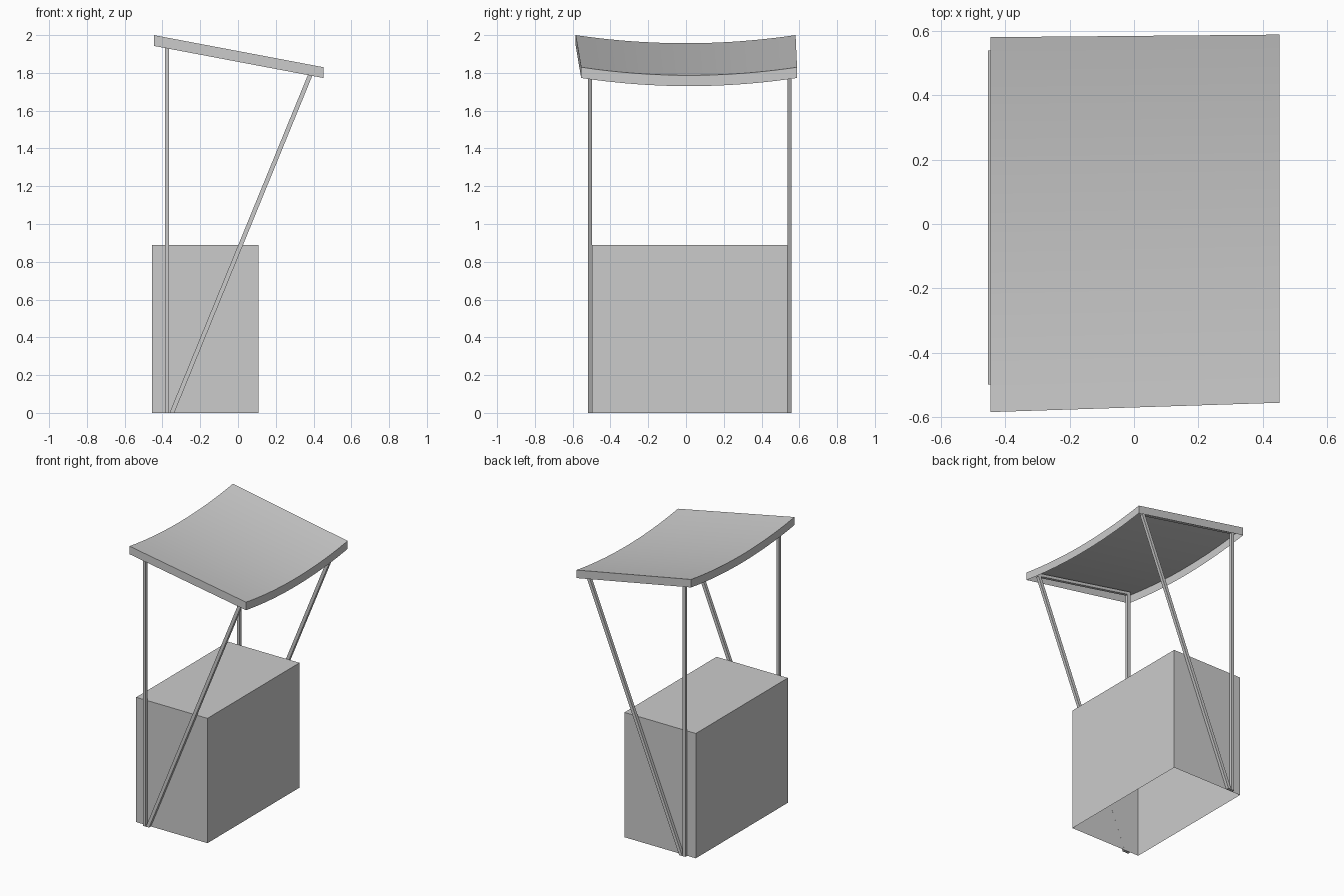
import bpy, bmesh
from mathutils import Vector

if "Cube" in bpy.data.objects:
    bpy.data.objects.remove(bpy.data.objects["Cube"])


def make_object(name, verts, faces, smooth=False):
    mesh = bpy.data.meshes.new(name)
    bm = bmesh.new()
    vs = [bm.verts.new(v) for v in verts]
    for f in faces:
        bm.faces.new([vs[i] for i in f])
    bm.to_mesh(mesh)
    bm.free()
    ob = bpy.data.objects.new(name, mesh)
    bpy.context.collection.objects.link(ob)
    if smooth:
        bpy.ops.object.select_all(action='DESELECT')
        ob.select_set(True)
        bpy.context.view_layer.objects.active = ob
        bpy.ops.object.shade_smooth_by_angle(angle=0.6)
    return ob


SIDES = [(0, 1, 5, 4), (1, 2, 6, 5), (2, 3, 7, 6), (3, 0, 4, 7)]
CAPS = [(3, 2, 1, 0), (4, 5, 6, 7)]


def bar(name, start, end, u, v):
    """Four-sided bar whose end sections are spanned by half-vectors u and v."""
    u, v = Vector(u), Vector(v)
    verts = [Vector(p) + a * u + b * v for p in (start, end)
             for a, b in ((-1, -1), (1, -1), (1, 1), (-1, 1))]
    make_object(name, verts, SIDES + CAPS)


# Counter box: sheet walls and top, open underneath
X0, X1, Y0, Y1, H = -0.454, 0.108, -0.498, 0.538, 0.889
verts = [(x, y, z) for z in (0, H) for x, y in ((X0, Y0), (X1, Y0), (X1, Y1), (X0, Y1))]
make_object("counter_box", verts, SIDES + CAPS[1:])

# Triangular side frames: upright, leaning strut and top rail on each side
W = 0.0108
for side, y in (("front", -0.5085), ("back", 0.5485)):
    bar(side + "_upright", (-0.375, y, 0), (-0.375, y, 1.955), (W, 0, 0), (0, W, 0))
    bar(side + "_strut", (-0.350, y, 0), (0.389, y, 1.805), (0.0125, 0, 0), (0, W, 0))
    bar(side + "_top_rail", (-0.386, y, 1.957), (0.401, y, 1.808), (0, W, 0), (0, 0, W))

# Sagging sloped roof: curved top sheet with a skirt, open underneath
N, SAG, DEPTH = 20, 0.043, 0.057
verts = []
for drop in (0, DEPTH):
    for x, z, ya, yb in ((-0.446, 2.0, -0.584, 0.580), (0.452, 1.83, -0.555, 0.588)):
        for i in range(N + 1):
            t = i / N
            verts.append((x, ya + (yb - ya) * t, z - SAG * 4 * t * (1 - t) - drop))
R = N + 1
faces = []
for i in range(N):
    faces.append((i, R + i, R + i + 1, i + 1))                          # top
    faces.append((i, i + 1, 2 * R + i + 1, 2 * R + i))                  # high edge
    faces.append((R + i, 3 * R + i, 3 * R + i + 1, R + i + 1))          # low edge
faces.append((0, 2 * R, 3 * R, R))
faces.append((N, R + N, 3 * R + N, 2 * R + N))
make_object("roof", verts, faces, smooth=True)

# Consistent outward normals on the sheet roof
roof = bpy.data.objects["roof"].data
bm = bmesh.new()
bm.from_mesh(roof)
bmesh.ops.recalc_face_normals(bm, faces=bm.faces)
if sum(f.normal.z for f in bm.faces) < 0:
    bmesh.ops.reverse_faces(bm, faces=bm.faces)
bm.to_mesh(roof)
bm.free()
